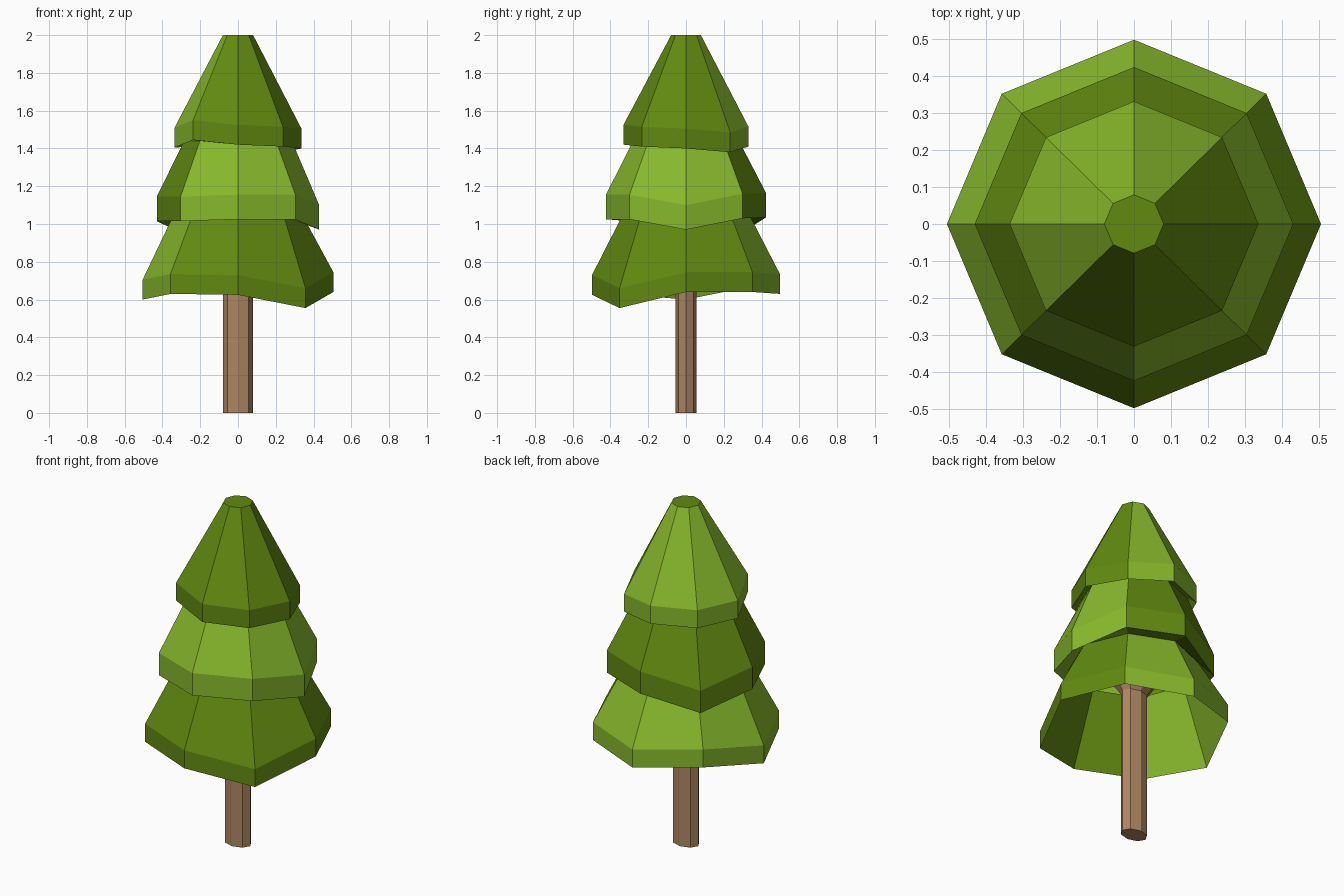
import bpy, bmesh, math

if "Cube" in bpy.data.objects:
    bpy.data.objects.remove(bpy.data.objects["Cube"])

N = 8  # sides of every ring


def material(name, rgb):
    lin = [(c / 255 / 12.92) if c < 10 else ((c / 255 + 0.055) / 1.055) ** 2.4 for c in rgb]
    m = bpy.data.materials.new(name)
    m.diffuse_color = (*lin, 1)
    m.use_nodes = True
    m.node_tree.nodes["Principled BSDF"].inputs["Base Color"].default_value = m.diffuse_color
    return m


BARK = material("bark_brown", (174, 134, 97))
DARK = material("dark_green", (98, 138, 16))
LIGHT = material("light_green", (136, 186, 44))


def loft(name, rings, mats, rule, cap_start=False, cap_end=False):
    """Skin a list of rings; each ring is (x radius, y radius, z or list of z)."""
    bm = bmesh.new()
    loops = []
    for rx, ry, z in rings:
        zs = z if isinstance(z, list) else [z] * N
        loops.append([bm.verts.new((rx * math.cos(i * math.tau / N),
                                    ry * math.sin(i * math.tau / N), zs[i])) for i in range(N)])
    for a, b in zip(loops, loops[1:]):
        for i in range(N):
            j = (i + 1) % N
            f = bm.faces.new((a[i], a[j], b[j], b[i]))
            f.material_index = rule((i + 0.5) * math.tau / N)
    if cap_start:
        bm.faces.new(loops[0][::-1])
    if cap_end:
        bm.faces.new(loops[-1])
    mesh = bpy.data.meshes.new(name)
    bm.to_mesh(mesh)
    bm.free()
    for m in mats:
        mesh.materials.append(m)
    ob = bpy.data.objects.new(name, mesh)
    bpy.context.collection.objects.link(ob)
    return ob


def back_left(angle):
    """1 for the half of the tree turned to the back left, else 0."""
    return int(math.cos(angle - math.radians(135)) > 0)


def tier(name, radius, rim, skirt, neck, inner, mats, cap=False):
    """Foliage tier: underside, upright skirt with uneven rim, sloping roof."""
    ry = radius * 0.985
    rings = [(inner[0], inner[0] * 0.985, inner[1]),
             (radius, ry, rim),
             (radius, ry, [z + skirt for z in rim]),
             (neck[0], neck[0] * 0.985, neck[1])]
    return loft(name, rings, mats, back_left, cap_end=cap)


# Trunk, slightly flattened, flaring out inside the foliage
loft("trunk", [(0.08, 0.056, 0), (0.08, 0.056, 0.86), (0.2, 0.19, 1.03)],
     [BARK], lambda a: 0, cap_start=True, cap_end=True)

# Foliage, rim heights listed counter-clockwise from +x
low_neck, mid_neck = (0.345, 1.04), (0.285, 1.44)
tier("lower_foliage", 0.505, [0.64, 0.64, 0.63, 0.67, 0.60, 0.63, 0.625, 0.555],
     0.105, low_neck, low_neck, [DARK, LIGHT])
tier("middle_foliage", 0.43, [0.97, 1.03, 1.035, 0.955, 1.015, 1.015, 1.025, 1.025],
     0.13, mid_neck, low_neck, [LIGHT, DARK])
tier("upper_foliage", 0.336, [1.40, 1.38, 1.41, 1.41, 1.405, 1.445, 1.42, 1.41],
     0.105, (0.08, 2.0), mid_neck, [DARK, LIGHT], cap=True)
